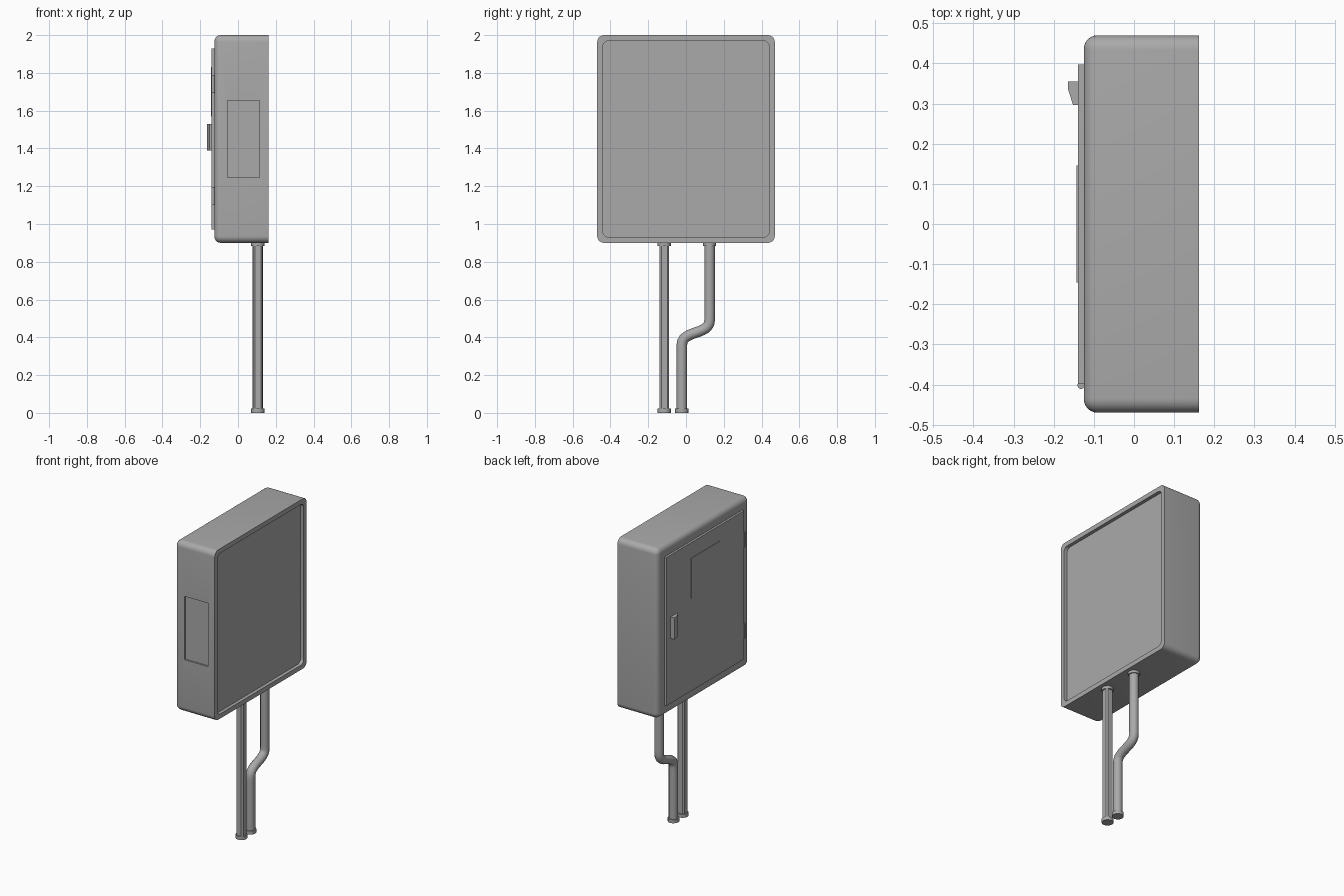
import bpy, bmesh, math
from mathutils import Vector

cube = bpy.data.objects.get("Cube")
if cube:
    bpy.data.objects.remove(cube, do_unlink=True)

grey = bpy.data.materials.new("plain_grey")
grey.use_nodes = True
grey.diffuse_color = (0.4, 0.4, 0.4, 1)
grey.node_tree.nodes["Principled BSDF"].inputs["Base Color"].default_value = (0.4, 0.4, 0.4, 1)


def finish(name, bm, smooth=True):
    bmesh.ops.recalc_face_normals(bm, faces=bm.faces)
    mesh = bpy.data.meshes.new(name)
    bm.to_mesh(mesh)
    bm.free()
    mesh.materials.append(grey)
    ob = bpy.data.objects.new(name, mesh)
    bpy.context.collection.objects.link(ob)
    if smooth:
        bpy.ops.object.select_all(action='DESELECT')
        ob.select_set(True)
        bpy.context.view_layer.objects.active = ob
        bpy.ops.object.shade_smooth_by_angle(angle=math.radians(35))
    return ob


def loft(name, half_u, half_v, rings, place, segments=6, smooth=True):
    """Join rounded rectangles; each ring is (offset, inset, corner radius)."""
    bm = bmesh.new()
    loops = []
    for w, inset, r in rings:
        loop = []
        for k, (su, sv) in enumerate(((1, 1), (-1, 1), (-1, -1), (1, -1))):
            for i in range(segments + 1):
                a = math.pi / 2 * (k + i / segments)
                u = su * (half_u - inset - r) + r * math.cos(a)
                v = sv * (half_v - inset - r) + r * math.sin(a)
                loop.append(bm.verts.new(place(u, v, w)))
        loops.append(loop)
    n = len(loops[0])
    for a, b in zip(loops, loops[1:]):
        for i in range(n):
            j = (i + 1) % n
            bm.faces.new((a[i], a[j], b[j], b[i]))
    bm.faces.new(loops[0])
    bm.faces.new(loops[-1])
    return finish(name, bm, smooth)


def box(name, low, high):
    low, high = Vector(low), Vector(high)
    bm = bmesh.new()
    bmesh.ops.create_cube(bm, size=1)
    for v in bm.verts:
        v.co = (low + high) / 2 + v.co * (high - low)
    return finish(name, bm, False)


def rod(name, x, y, z0, z1, r, sides):
    bm = bmesh.new()
    bmesh.ops.create_cone(bm, cap_ends=True, segments=sides, radius1=r, radius2=r, depth=z1 - z0)
    bmesh.ops.translate(bm, verts=bm.verts, vec=(x, y, (z0 + z1) / 2))
    return finish(name, bm)


def facing_x(u, v, w):
    return (w, u, 1.45 + v)


# Cabinet: recessed back, rounded door-side edge
R = 0.036
rings = [(0.14, 0.03, 0.03), (0.162, 0.03, 0.03), (0.162, 0, R)]
for i in range(7):
    a = math.pi / 2 * i / 6
    inset = 0.034 * (1 - math.cos(a))
    rings.append((-0.091 - 0.034 * math.sin(a), inset, R - inset))
cabinet = loft("cabinet", 0.47, 0.55, rings, facing_x)

# Shallow rectangular recess in the side of the cabinet
cutter = box("side_recess_cutter", (-0.055, -0.6, 1.245), (0.115, -0.46, 1.655))
cutter.hide_render = True
cutter.hide_set(True)
cut = cabinet.modifiers.new("side_recess", 'BOOLEAN')
cut.operation = 'DIFFERENCE'
cut.solver = 'EXACT'
cut.object = cutter

# Door, label plate and hinges
box("door", (-0.139, -0.397, 0.97), (-0.12, 0.397, 1.93))
box("label_plate", (-0.143, -0.146, 1.57), (-0.135, 0.146, 1.83))
for part, z in (("upper_hinge", 1.74), ("lower_hinge", 1.15)):
    rod(part, -0.132, -0.402, z - 0.047, z + 0.047, 0.009, 12)

# Door handle: tapered grip
bm = bmesh.new()
profile = ((-0.165, 0.355), (-0.135, 0.355), (-0.135, 0.297), (-0.152, 0.297), (-0.165, 0.338))
face = bm.faces.new([bm.verts.new((x, y, 1.39)) for x, y in profile])
top = bmesh.ops.extrude_face_region(bm, geom=[face])["geom"]
bmesh.ops.translate(bm, vec=(0, 0, 0.14), verts=[g for g in top if isinstance(g, bmesh.types.BMVert)])
finish("door_handle", bm, False)

# Straight conduit with chamfered corners
PX = 0.105
loft("straight_conduit", 0.025, 0.025, [(0.005, 0, 0.009), (0.905, 0, 0.009)],
     lambda u, v, w: (PX + u, v - 0.115, w), segments=1, smooth=False)

# Bent pipe
curve = bpy.data.curves.new("bent_pipe", 'CURVE')
curve.dimensions = '3D'
curve.bevel_depth = 0.028
curve.bevel_resolution = 4
curve.resolution_u = 12
curve.use_fill_caps = True
curve.materials.append(grey)
spline = curve.splines.new('BEZIER')
path = ((-0.022, 0.005, 0.05), (-0.022, 0.36, 0.08), (0.125, 0.49, 0.08), (0.125, 0.905, 0.05))
spline.bezier_points.add(len(path) - 1)
for p, (y, z, h) in zip(spline.bezier_points, path):
    p.handle_left_type = p.handle_right_type = 'FREE'
    p.co = (PX, y, z)
    p.handle_left = (PX, y, z - h)
    p.handle_right = (PX, y, z + h)
bpy.context.collection.objects.link(bpy.data.objects.new("bent_pipe", curve))

# Collars at the pipe ends
for part, y, z in (("straight_bottom_collar", -0.115, 0), ("bent_bottom_collar", -0.022, 0),
                   ("straight_top_collar", -0.115, 0.883), ("bent_top_collar", 0.125, 0.883)):
    rod(part, PX, y, z, z + 0.022, 0.035, 12)
